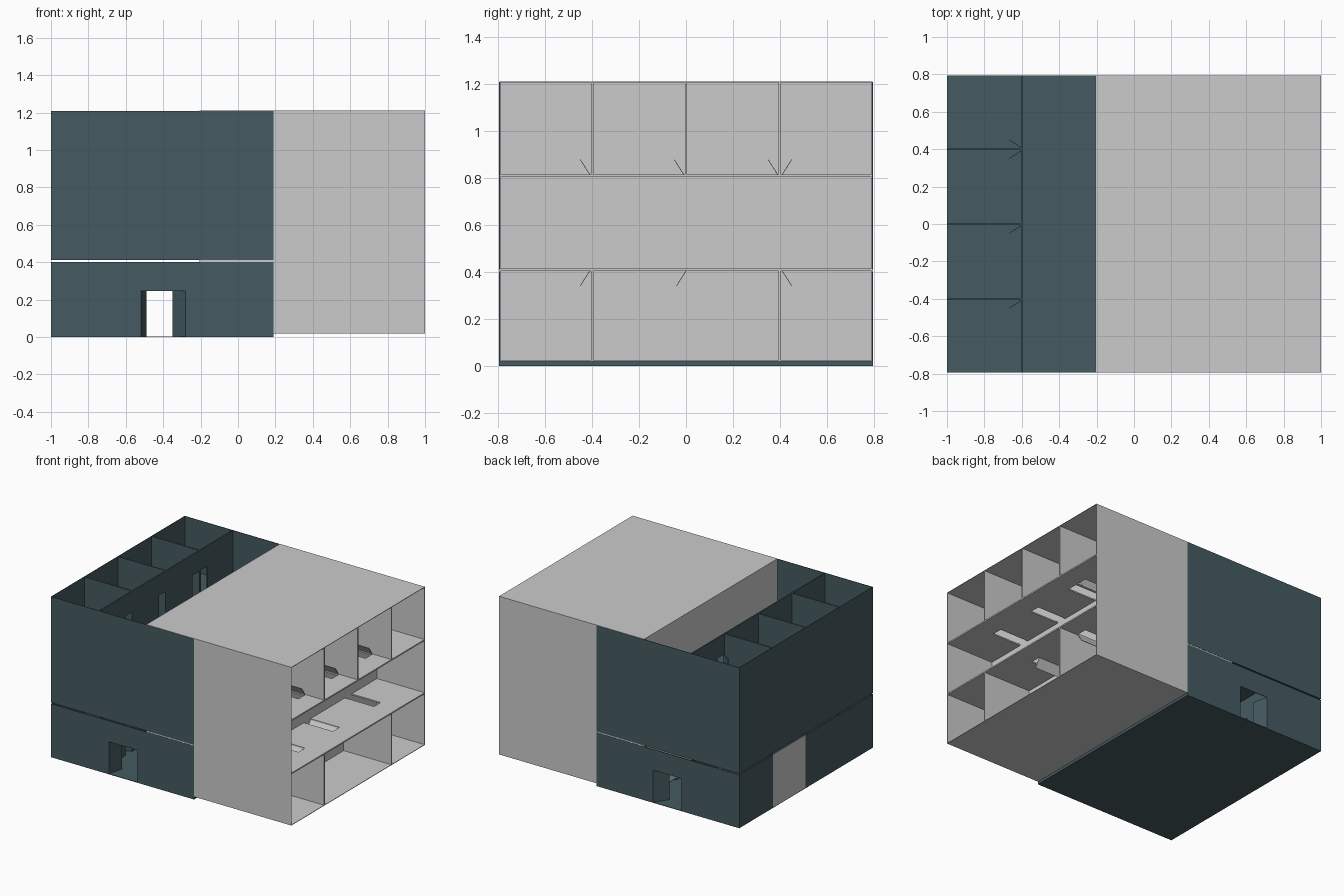
import bpy, bmesh, math
from mathutils import Matrix, Vector

if "Cube" in bpy.data.objects:
    bpy.data.objects.remove(bpy.data.objects["Cube"])

X0, X1, Y = -1.0, 0.19, 0.795      # plan extents
CL, CR = -0.605, -0.205            # corridor wall positions
T, W = 0.004, 0.01                 # outer shell and partition thickness
DOOR_W, DOOR_H = 0.08, 0.245

teal = bpy.data.materials.new("teal_wall")
teal.diffuse_color = (0.06, 0.105, 0.12, 1)
teal.use_nodes = True
teal.node_tree.nodes["Principled BSDF"].inputs["Base Color"].default_value = teal.diffuse_color


def box(bm, x0, x1, y0, y1, z0, z1):
    m = Matrix.Translation(((x0 + x1) / 2, (y0 + y1) / 2, (z0 + z1) / 2)) @ \
        Matrix.Diagonal((x1 - x0, y1 - y0, z1 - z0, 1))
    bmesh.ops.create_cube(bm, size=1, matrix=m)


def leaf(bm, hinge, tip, z0, h):
    a, b = Vector(hinge), Vector(tip)
    d, c = b - a, (a + b) / 2
    m = Matrix.Translation((c.x, c.y, z0 + h / 2)) @ \
        Matrix.Rotation(math.atan2(d.y, d.x), 4, 'Z') @ \
        Matrix.Diagonal((d.length, 0.003, h, 1))
    bmesh.ops.create_cube(bm, size=1, matrix=m)


def finish(bm, name, mat=None, matrix=None):
    if matrix is not None:
        bm.transform(matrix)
    me = bpy.data.meshes.new(name)
    bm.to_mesh(me)
    bm.free()
    ob = bpy.data.objects.new(name, me)
    bpy.context.collection.objects.link(ob)
    if mat:
        me.materials.append(mat)
    return ob


# (hinge y, direction of the opening) for each side of the corridor
LEFT_DOORS = [(-0.41, -1), (-0.01, -1), (0.39, -1), (0.41, 1)]
RIGHT_DOORS = [(-0.41, -1), (0.0, -1), (0.41, 1)]


def storey(name, z0, z1, mat, matrix=None, entrance=False):
    # floor and outer shell
    bm = bmesh.new()
    box(bm, X0, X1, -Y, Y, z0, z0 + T)
    box(bm, X1 - T, X1, -Y, Y, z0, z1)
    if entrance:
        box(bm, X0, X0 + T, -Y, 0, z0, z1)
        box(bm, X0, X0 + T, 0.395, Y, z0, z1)
    else:
        box(bm, X0, X0 + T, -Y, Y, z0, z1)
    for y in (-Y, Y - T):
        if entrance:
            box(bm, X0, -0.52, y, y + T, z0, z1)
            box(bm, -0.28, X1, y, y + T, z0, z1)
            box(bm, -0.52, -0.28, y, y + T, z0 + DOOR_H, z1)
        else:
            box(bm, X0, X1, y, y + T, z0, z1)
    finish(bm, name + "_shell", mat, matrix)

    # corridor walls with door openings
    bm = bmesh.new()
    for x, doors in ((CL, LEFT_DOORS), (CR, RIGHT_DOORS)):
        start = -Y
        for lo, hi in sorted(sorted((h, h + s * DOOR_W)) for h, s in doors):
            box(bm, x, x + W, start, lo, z0, z1)
            box(bm, x, x + W, lo, hi, z0 + DOOR_H, z1)
            start = hi
        box(bm, x, x + W, start, Y, z0, z1)
    # room partitions
    for y in (-0.4, 0, 0.4):
        box(bm, X0, CL, y - W / 2, y + W / 2, z0, z1)
    for y in (-0.4, 0.4):
        box(bm, CR, X1, y - W / 2, y + W / 2, z0, z1)
    finish(bm, name + "_partitions", mat, matrix)

    # door leaves standing ajar
    bm = bmesh.new()
    for x, sx, doors in ((CL, -1, LEFT_DOORS), (CR + W, 1, RIGHT_DOORS)):
        for h, s in doors:
            leaf(bm, (x, h), (x + sx * 0.063, h + s * 0.04), z0, DOOR_H)
    if entrance:
        for s in (-1, 1):
            leaf(bm, (-0.52, s * Y), (-0.49, s * (Y - 0.115)), z0, DOOR_H)
            leaf(bm, (-0.28, s * Y), (-0.35, s * (Y - 0.1)), z0, DOOR_H)
    finish(bm, name + "_doors", mat, matrix)


# upright block: ground storey, slim gap, two upper storeys
storey("ground_storey", 0, 0.402, teal, entrance=True)
storey("middle_storey", 0.411, 0.81, teal)
storey("top_storey", 0.81, 1.208, teal)

# plain panel in the ground storey side wall
bm = bmesh.new()
box(bm, X0, X0 + T, 0, 0.395, 0, 0.402)
finish(bm, "side_panel")

# same block tipped on its side, open towards +x
tip = Matrix.Translation((-0.21, 0, 0.21)) @ Matrix.Diagonal((1, 0.998, 1, 1)) @ \
    Matrix.Rotation(math.radians(90), 4, 'Y')
for n, (a, b) in enumerate(((0.003, 0.41), (0.41, 0.81), (0.81, 1.21))):
    storey("tipped_storey_%d" % (n + 1), a, b, None, tip)
